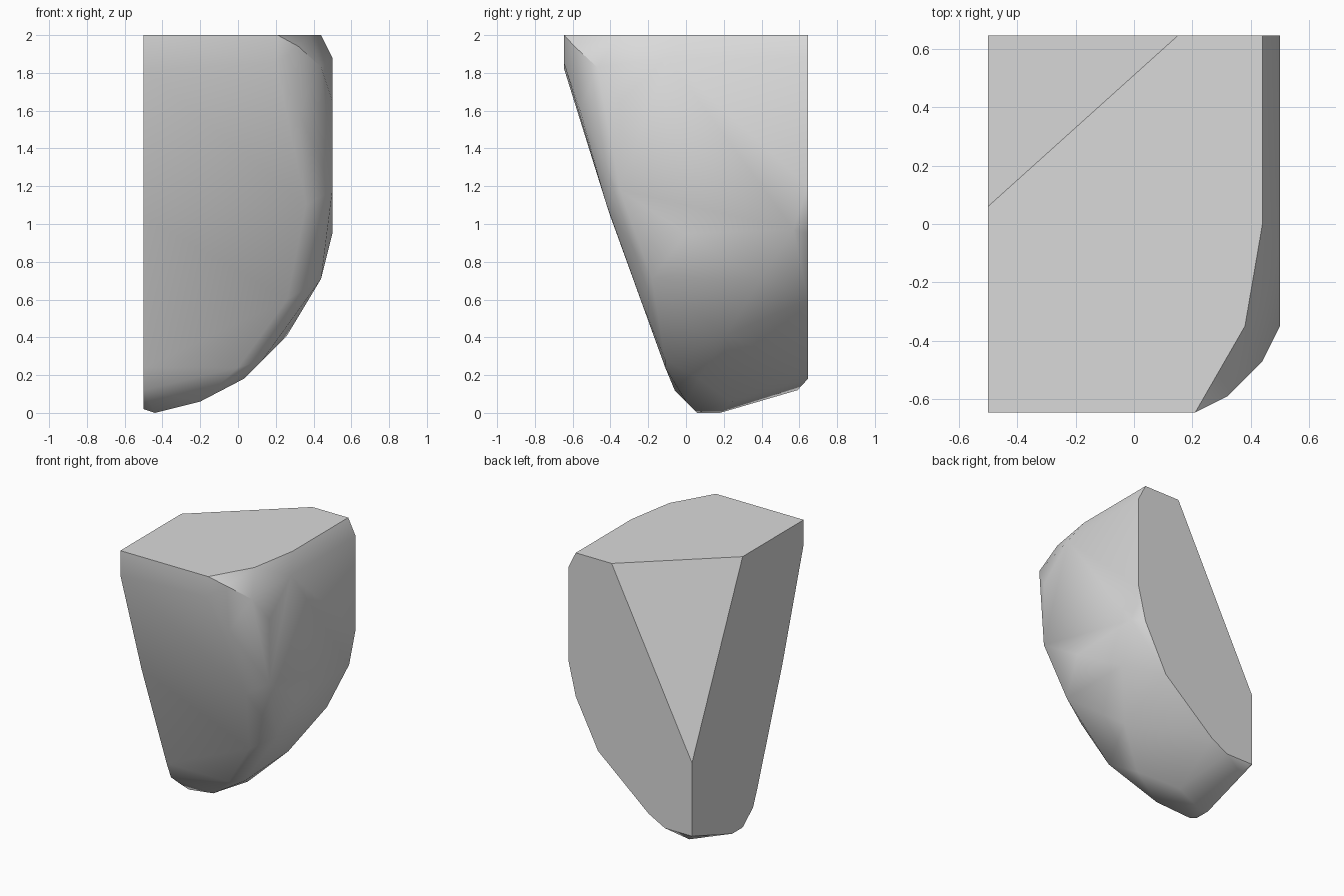
import bpy
import bmesh
import math

# Remove the default object only
default_cube = bpy.data.objects.get("Cube")
if default_cube:
    bpy.data.objects.remove(default_cube, do_unlink=True)

LEFT, BACK, TOP, SIDE = -0.5, 0.645, 2.0, 0.5


def make_material(name, rgb):
    material = bpy.data.materials.new(name)
    material.use_nodes = True
    colour = (*rgb, 1.0)
    material.diffuse_color = colour
    shader = material.node_tree.nodes["Principled BSDF"]
    shader.inputs["Base Color"].default_value = colour
    return material


def make_hull(name, points, material, sharp_angle):
    """Wrap a convex solid round the section points and shade it."""
    mesh = bpy.data.meshes.new(name)
    bm = bmesh.new()
    for point in points:
        bm.verts.new(point)
    bmesh.ops.convex_hull(bm, input=bm.verts[:])
    loose = [vert for vert in bm.verts if not vert.link_faces]
    bmesh.ops.delete(bm, geom=loose, context="VERTS")
    bmesh.ops.dissolve_limit(bm, angle_limit=math.radians(1),
                             verts=bm.verts[:], edges=bm.edges[:])
    bmesh.ops.recalc_face_normals(bm, faces=bm.faces[:])
    bm.to_mesh(mesh)
    bm.free()
    mesh.materials.append(material)
    shard = bpy.data.objects.new(name, mesh)
    bpy.context.collection.objects.link(shard)
    bpy.ops.object.select_all(action="DESELECT")
    shard.select_set(True)
    bpy.context.view_layer.objects.active = shard
    bpy.ops.object.shade_smooth_by_angle(angle=math.radians(sharp_angle))
    return shard


# Flat broken back face, as an x-z profile
back_profile = [(0.15, TOP), (0.44, TOP), (SIDE, 1.88), (SIDE, 1.2),
                (0.44, 0.95), (0.26, 0.6), (-0.15, 0.25),
                (-0.28, 0.18), (LEFT, 0.18), (LEFT, 0.715)]

# Flat broken left face, as a y-z profile
left_profile = [(0.06, TOP), (-BACK, TOP), (-BACK, 1.82), (-0.4, 1.04),
                (-0.11, 0.24), (-0.06, 0.12), (0.06, 0.02), (0.18, 0.02)]

# Flat top, as an x-y outline
top_outline = [(0.21, -BACK), (0.38, -0.35), (0.44, 0)]

# Worn edge running down between the front and the outer side
worn_edge = [(0.32, -0.59, 1.94), (0.44, -0.47, 1.83), (SIDE, -0.35, 1.65),
             (SIDE, -0.1, 1.88), (SIDE, -0.35, 1.18), (0.44, -0.18, 0.71),
             (0.13, -0.11, 0.28)]

# Inner border of the sloping front
front_border = [(0.2, -BACK, 1.85), (0.32, -0.56, 1.6),
                (0.36, -0.42, 1.1), (0.26, -0.24, 0.6),
                (0, -0.11, 0.24)]

# Rounded belly sweeping from the tip up to the outer side
belly = [(-0.44, 0.06, 0), (-0.44, 0.18, 0), (-0.2, 0, 0.06),
         (-0.2, 0.24, 0.06), (-0.44, 0.59, 0.12), (0.03, 0.07, 0.18),
         (0.26, 0.21, 0.41), (0.44, 0.4, 0.71), (SIDE, 0.57, 0.97),
         (SIDE, 0, 0.95)]

points = [(x, BACK, z) for x, z in back_profile]
points += [(LEFT, y, z) for y, z in left_profile]
points += [(x, y, TOP) for x, y in top_outline]
points += worn_edge + front_border + belly

stone_grey = make_material("stone grey", (0.7, 0.7, 0.7))
make_hull("rock_shard", points, stone_grey, sharp_angle=40)
